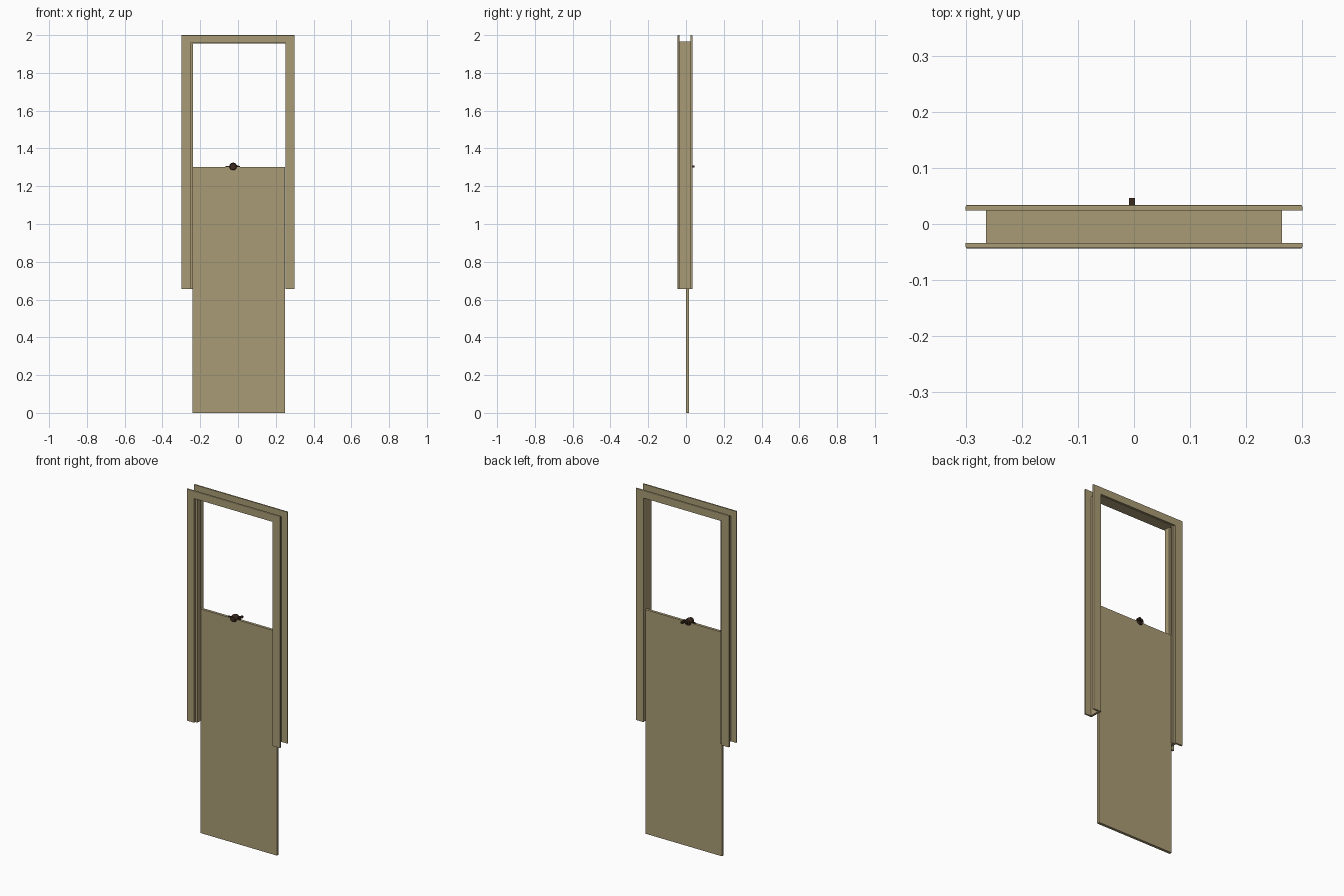
import bpy, bmesh, math

if "Cube" in bpy.data.objects:
    bpy.data.objects.remove(bpy.data.objects["Cube"])


def material(name, rgb):
    m = bpy.data.materials.new(name)
    m.diffuse_color = (*rgb, 1)
    m.use_nodes = True
    m.node_tree.nodes["Principled BSDF"].inputs["Base Color"].default_value = m.diffuse_color
    return m


TAN = material("tan_wood", (0.40, 0.33, 0.18))
DARK = material("dark_bronze", (0.045, 0.024, 0.014))


def finish(name, bm, mat):
    bmesh.ops.recalc_face_normals(bm, faces=bm.faces)
    me = bpy.data.meshes.new(name)
    bm.to_mesh(me)
    bm.free()
    me.materials.append(mat)
    ob = bpy.data.objects.new(name, me)
    bpy.context.collection.objects.link(ob)
    return ob


def box(name, x, y, z, mat=TAN):
    bm = bmesh.new()
    bmesh.ops.create_cube(bm, size=1)
    for v in bm.verts:
        v.co = [r[0] if c < 0 else r[1] for c, r in zip(v.co, (x, y, z))]
    return finish(name, bm, mat)


BASE = 0.655


def casing(name, y_in, y_out):
    """Inverted U trim; its outer rim is eased on the exposed face."""
    pts = [(-0.3, BASE), (-0.3, 2), (0.3, 2), (0.3, BASE),
           (0.251, BASE), (0.251, 1.957), (-0.251, 1.957), (-0.251, BASE)]
    bm = bmesh.new()
    face = bm.faces.new([bm.verts.new((x, y_in, z)) for x, z in pts])
    ext = bmesh.ops.extrude_face_region(bm, geom=[face])["geom"]
    for v in ext:
        if isinstance(v, bmesh.types.BMVert):
            v.co.y = y_out
    rim = [e for e in bm.edges if all(abs(v.co.y - y_out) < 1e-5 for v in e.verts)
           and (all(abs(v.co.x) > 0.29 for v in e.verts)
                or all(v.co.z > 1.99 for v in e.verts))]
    bmesh.ops.bevel(bm, geom=rim, offset=0.003, segments=2, profile=0.5, affect='EDGES')
    return finish(name, bm, TAN)


casing("front_casing", -0.034, -0.044)
casing("back_casing", 0.024, 0.034)

# Jamb lining between the casings
box("left_jamb", (-0.264, -0.251), (-0.034, 0.024), (BASE, 1.965))
box("right_jamb", (0.251, 0.264), (-0.034, 0.024), (BASE, 1.965))
box("head_jamb", (-0.251, 0.251), (-0.034, 0.024), (1.955, 1.965))

# Stops either side of the sliding panel
box("left_front_stop", (-0.251, -0.237), (-0.034, -0.001), (BASE, 1.955))
box("left_back_stop", (-0.251, -0.237), (0.017, 0.024), (BASE, 1.955))

# Sliding panel
box("sliding_panel", (-0.242, 0.25), (0, 0.016), (0, 1.302))


# Latch hardware on the panel's top edge
def knob(name, y0, y1, r):
    bm = bmesh.new()
    bmesh.ops.create_cone(bm, cap_ends=True, segments=16, radius1=r, radius2=r * 0.8,
                          depth=abs(y1 - y0))
    s = 1 if y1 > y0 else -1
    for v in bm.verts:
        x, y, z = v.co
        v.co = (-0.026 + x, (y0 + y1) / 2 + s * z, 1.304 + y)
    return finish(name, bm, DARK)


knob("back_rose", 0.008, 0.026, 0.021)
knob("front_rose", 0.008, -0.012, 0.021)
box("latch_plate", (-0.066, 0.01), (0.003, 0.013), (1.3, 1.306), DARK)
box("back_lever", (-0.03, 0.002), (0.024, 0.034), (1.3, 1.309), DARK)
box("lever_tip", (-0.009, 0.002), (0.03, 0.046), (1.299, 1.309), DARK)
